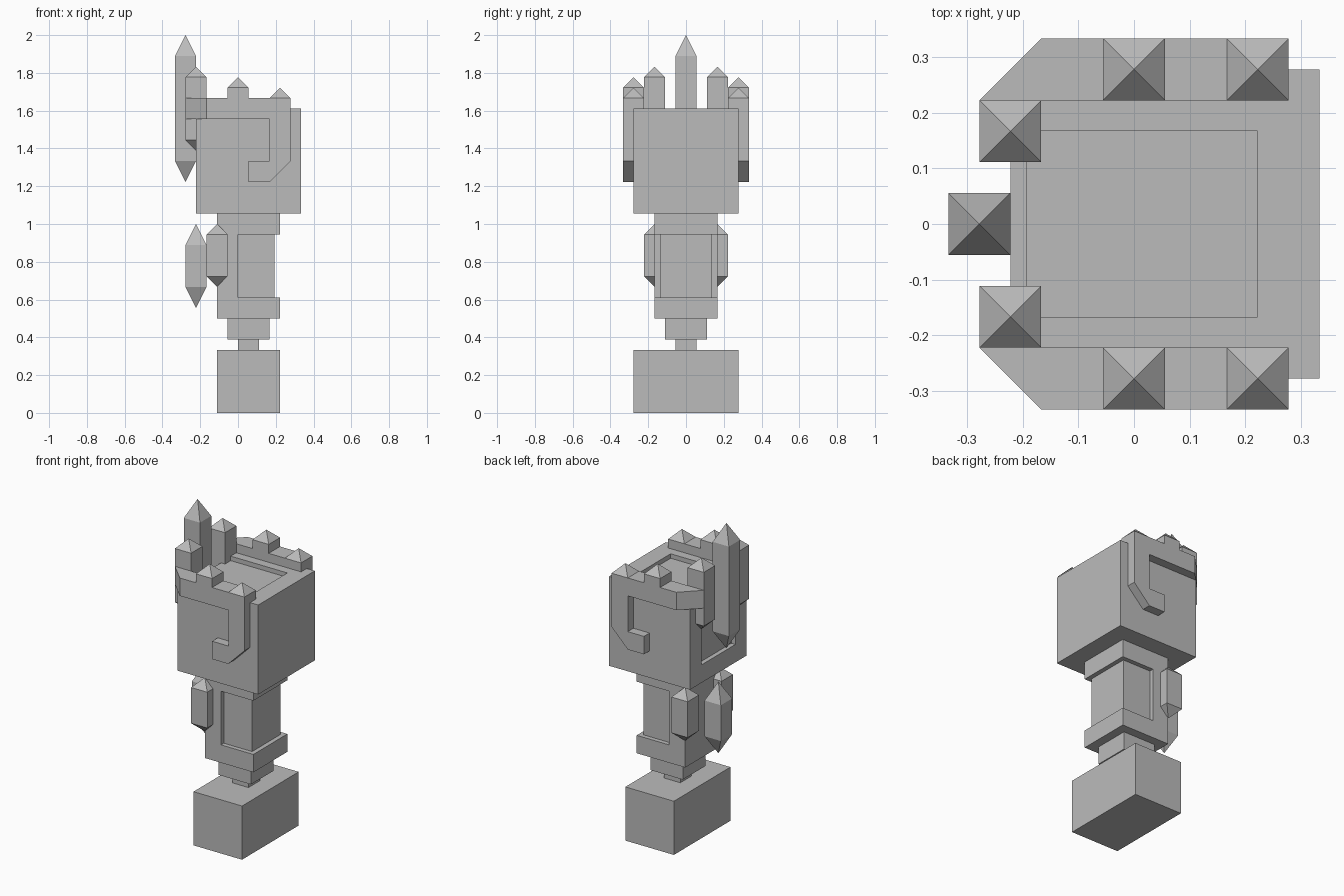
import bpy
import bmesh
from mathutils import Vector

if "Cube" in bpy.data.objects:
    bpy.data.objects.remove(bpy.data.objects["Cube"], do_unlink=True)

stone = bpy.data.materials.new("stone grey")
stone.use_nodes = True
GREY = (0.5, 0.5, 0.5, 1)
stone.diffuse_color = GREY
stone.node_tree.nodes["Principled BSDF"].inputs["Base Color"].default_value = GREY

U = 1 / 18  # the model sits on a regular block grid of this size


def finish(name, bm):
    """Turn a bmesh into a named, coloured object."""
    bmesh.ops.recalc_face_normals(bm, faces=bm.faces)
    mesh = bpy.data.meshes.new(name)
    bm.to_mesh(mesh)
    bm.free()
    mesh.materials.append(stone)
    obj = bpy.data.objects.new(name, mesh)
    bpy.context.collection.objects.link(obj)
    return obj


def prism(name, points, offset):
    """Extrude a flat outline, given in grid units, along an offset."""
    bm = bmesh.new()
    face = bm.faces.new([bm.verts.new(Vector(p) * U) for p in points])
    new = bmesh.ops.extrude_face_region(bm, geom=[face])["geom"]
    verts = [v for v in new if isinstance(v, bmesh.types.BMVert)]
    bmesh.ops.translate(bm, verts=verts, vec=Vector(offset) * U)
    return finish(name, bm)


def block(name, x0, x1, half_y, z0, z1):
    """Box centred on y."""
    outline = [(x0, -half_y, z0), (x1, -half_y, z0), (x1, half_y, z0), (x0, half_y, z0)]
    return prism(name, outline, (0, 0, z1 - z0))


def crystal(name, x, y, low, high, top_tip, low_tip=0):
    """Square post with a pyramid on top and, optionally, one below."""
    bm = bmesh.new()
    corners = [(-1, -1), (1, -1), (1, 1), (-1, 1)]
    rings = [[bm.verts.new(Vector((x + a, y + b, z)) * U) for a, b in corners]
             for z in (low, high)]
    tip = bm.verts.new(Vector((x, y, high + top_tip)) * U)
    base = bm.verts.new(Vector((x, y, low - low_tip)) * U) if low_tip else None
    for i in range(4):
        j = (i + 1) % 4
        bm.faces.new((rings[0][i], rings[0][j], rings[1][j], rings[1][i]))
        bm.faces.new((rings[1][i], rings[1][j], tip))
        if base:
            bm.faces.new((rings[0][j], rings[0][i], base))
    if not base:
        bm.faces.new(rings[0][::-1])
    return finish(name, bm)


# Base and stepped neck
block("base", -2, 4, 5, 0, 6)
block("lower_neck", 0, 2, 1, 6, 7)
block("upper_neck", -1, 3, 2, 7, 9)

# Body: two collars, a full-width spine and a sunken panel
block("lower_collar", -2, 4, 3, 9, 11)
block("upper_collar", -2, 4, 3, 17, 19)
block("body_spine", -2, 0, 3, 11, 17)
block("body_panel", 0, 3.5, 2.5, 11, 17)

# Head with a shallow channel running over the top and down one end
head = block("head", -4, 6, 5, 19, 29)
channel = [(-5, 21), (-3.5, 21), (-3.5, 28.5), (4, 28.5), (4, 30), (-5, 30)]
cutter = prism("channel_cutter", [(x, -3, z) for x, z in channel], (0, 6, 0))
cutter.hide_render = True
cut = head.modifiers.new("channel", "BOOLEAN")
cut.operation = "DIFFERENCE"
cut.solver = "EXACT"
cut.object = cutter
bpy.context.view_layer.objects.active = head
bpy.ops.object.modifier_apply(modifier=cut.name)
bpy.data.objects.remove(cutter, do_unlink=True)

# Hooked bands and side crystals, the same on both sides
hook = [(-3, 30), (5, 30), (5, 24), (3, 22), (1, 22), (1, 24), (3, 24), (3, 28), (-3, 28)]
for side, s in (("right", -1), ("left", 1)):
    prism(f"{side}_hook_band", [(x, s * 4, z) for x, z in hook], (0, s * 2, 0))
    prism(f"{side}_band_corner",
          [(-3, s * 4, 28), (-5, s * 4, 28), (-3, s * 6, 28)], (0, 0, 2))
    crystal(f"{side}_middle_stud", 0, s * 5, 30, 31, 1)
    crystal(f"{side}_end_stud", 4, s * 5, 29, 30, 1)
    crystal(f"{side}_head_crystal", -4, s * 3, 26, 32, 1, 1)
    crystal(f"{side}_body_crystal", -2, s * 3, 13, 17, 1, 1)

# Long floating crystals on the centre line
crystal("tall_head_crystal", -5, 0, 24, 34, 2, 2)
crystal("tall_body_crystal", -4, 0, 12, 16, 2, 2)
